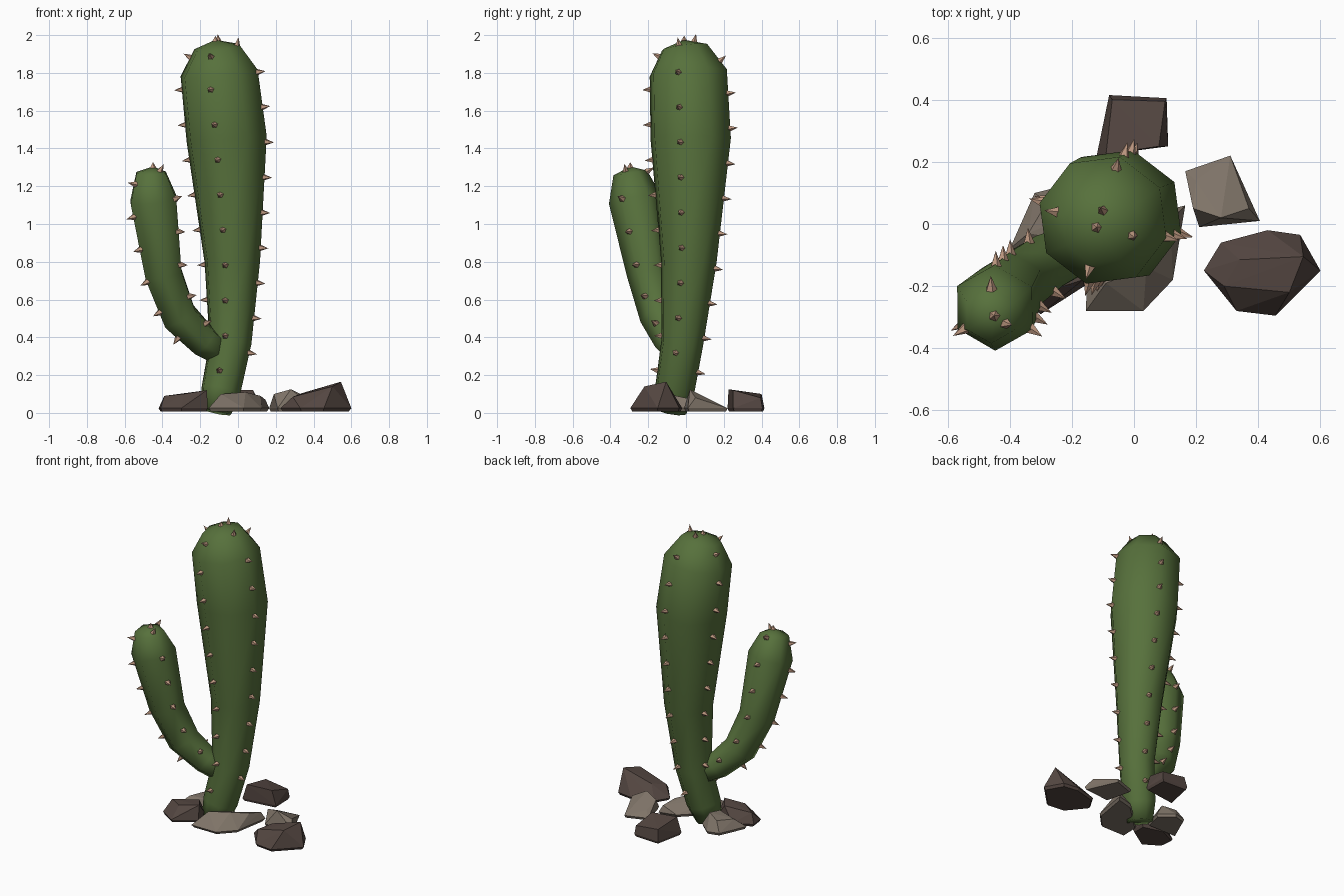
import bpy
import bmesh
from math import radians, cos, sin
from mathutils import Vector

old = bpy.data.objects.get("Cube")
if old:
    bpy.data.objects.remove(old, do_unlink=True)


def material(name, rgb):
    mat = bpy.data.materials.new(name)
    mat.use_nodes = True
    color = (*rgb, 1)
    mat.diffuse_color = color
    shader = mat.node_tree.nodes["Principled BSDF"]
    shader.inputs["Base Color"].default_value = color
    shader.inputs["Roughness"].default_value = 0.9
    return mat


green = material("cactus green", (0.095, 0.165, 0.045))
tan = material("thorn tan", (0.52, 0.32, 0.22))
dark_stone = material("dark stone", (0.088, 0.062, 0.053))
light_stone = material("light stone", (0.21, 0.172, 0.137))


def add_object(name, bm, mat, smooth=False):
    bmesh.ops.recalc_face_normals(bm, faces=bm.faces)
    for face in bm.faces:
        face.smooth = smooth
    mesh = bpy.data.meshes.new(name)
    bm.to_mesh(mesh)
    bm.free()
    mesh.materials.append(mat)
    obj = bpy.data.objects.new(name, mesh)
    bpy.context.collection.objects.link(obj)
    return obj


def make_rings(path, tip, sides):
    """Rings of points square to a path of (x, y, z, radius)."""
    centers = [Vector(p[:3]) for p in path] + [Vector(tip)]
    up = Vector((0, 0, 1))
    rings = []
    for i, p in enumerate(path):
        along = centers[i + 1] - centers[max(i - 1, 0)]
        turn = up.rotation_difference(along.normalized())
        ring = []
        for s in range(sides):
            a = radians(30 + 360 * s / sides)
            ring.append(centers[i] + turn @ Vector((cos(a), sin(a), 0)) * p[3])
        rings.append(ring)
    return rings, centers


def make_stem(name, rings, tip):
    """Skin the rings and close them with a pointed crown."""
    bm = bmesh.new()
    loops = [[bm.verts.new(co) for co in ring] for ring in rings]
    crown = bm.verts.new(tip)
    sides = len(loops[0])
    bm.faces.new(loops[0])
    for s in range(sides):
        n = (s + 1) % sides
        for low, high in zip(loops, loops[1:]):
            bm.faces.new((low[s], low[n], high[n], high[s]))
        bm.faces.new((loops[-1][s], loops[-1][n], crown))
    return add_object(name, bm, green, smooth=True)


def add_thorn(bm, point, out, length=0.042, radius=0.019):
    out = out.normalized()
    turn = Vector((0, 0, 1)).rotation_difference(out)
    base = []
    for s in range(5):
        a = radians(72 * s)
        base.append(bm.verts.new(point - out * 0.008 + turn @ Vector((cos(a), sin(a), 0)) * radius))
    peak = bm.verts.new(point + out * length)
    bm.faces.new(base)
    for s in range(5):
        bm.faces.new((base[s], base[(s + 1) % 5], peak))


def make_thorns(name, rings, centers, starts, step):
    """Rows of thorns walking up chosen ridges; starts maps ridge to first distance."""
    bm = bmesh.new()
    tip = centers[-1]
    for ridge, start in starts.items():
        line = [ring[ridge] for ring in rings] + [tip]
        target, walked = start, 0
        for i in range(len(line) - 1):
            seg = line[i + 1] - line[i]
            while target < walked + seg.length:
                f = (target - walked) / seg.length
                point = line[i].lerp(line[i + 1], f)
                out = point - centers[i].lerp(centers[i + 1], f)
                direction = seg.normalized()
                out -= direction * out.dot(direction)
                add_thorn(bm, point, out)
                target += step
            walked += seg.length
    add_thorn(bm, tip, Vector((0, 0, 1)), 0.022)
    return add_object(name, bm, tan)


# Main trunk: leaning, widening upward to a rounded crown
trunk_path = [
    (-0.115, -0.08, 0.01, 0.085),
    (-0.09, -0.06, 0.12, 0.108),
    (-0.04, -0.02, 0.37, 0.115),
    (-0.03, 0.015, 0.8, 0.152),
    (-0.06, 0.025, 1.45, 0.22),
    (-0.1, 0.012, 1.8, 0.212),
    (-0.11, -0.008, 1.935, 0.125),
]
trunk_tip = (-0.12, -0.01, 1.975)
rings, centers = make_rings(trunk_path, trunk_tip, 8)
make_stem("trunk", rings, trunk_tip)
make_thorns("trunk_thorns", rings, centers, {1: 0.24, 3: 0.4, 5: 0.2, 7: 0.34}, 0.187)

# Side arm: bends out of the trunk and turns upward
arm_path = [
    (-0.08, -0.04, 0.31, 0.07),
    (-0.18, -0.08, 0.38, 0.09),
    (-0.31, -0.14, 0.51, 0.105),
    (-0.395, -0.2, 0.735, 0.112),
    (-0.448, -0.27, 1.13, 0.14),
    (-0.46, -0.295, 1.27, 0.09),
]
arm_tip = (-0.45, -0.295, 1.305)
rings, centers = make_rings(arm_path, arm_tip, 6)
make_stem("side_arm", rings, arm_tip)
make_thorns("side_arm_thorns", rings, centers, {1: 0.2, 3: 0.27, 5: 0.2}, 0.18)


def make_rock(name, mat, outline, top):
    """Faceted rock: hull of a ground outline and a few raised corners."""
    bm = bmesh.new()
    middle = sum((Vector(p) for p in outline), Vector((0, 0))) / len(outline)
    for p in outline:
        foot = middle.lerp(Vector(p), 0.93)
        bm.verts.new((*foot, 0.008))
        bm.verts.new((*p, 0.025))
    for p in top:
        bm.verts.new(p)
    hull = bmesh.ops.convex_hull(bm, input=bm.verts)
    loose = [v for v in hull["geom_interior"] if isinstance(v, bmesh.types.BMVert)]
    bmesh.ops.delete(bm, geom=loose, context="VERTS")
    return add_object(name, bm, mat)


# Rocks around the foot
make_rock("back_rock", dark_stone,
          [(-0.08, 0.415), (0.105, 0.405), (0.11, 0.25), (-0.12, 0.22)],
          [(-0.07, 0.4, 0.1), (0.1, 0.395, 0.08), (0.08, 0.25, 0.12), (-0.09, 0.225, 0.125)])
make_rock("left_rock", light_stone,
          [(0.165, 0.17), (0.31, 0.22), (0.405, 0.01), (0.21, -0.01)],
          [(0.19, 0.05, 0.1), (0.28, 0.02, 0.125), (0.37, 0.05, 0.08), (0.2, 0.14, 0.06)])
make_rock("far_left_rock", dark_stone,
          [(0.225, -0.15), (0.28, -0.06), (0.43, -0.02), (0.535, -0.035),
           (0.6, -0.15), (0.455, -0.295), (0.33, -0.28)],
          [(0.34, -0.115, 0.105), (0.545, -0.105, 0.165), (0.5, -0.22, 0.14), (0.29, -0.2, 0.085)])
make_rock("front_rock", light_stone,
          [(-0.155, -0.28), (0.03, -0.28), (0.125, -0.18), (0.165, 0.06),
           (0.05, 0.03), (-0.15, -0.16)],
          [(-0.09, -0.19, 0.1), (0.04, -0.14, 0.11), (0.12, -0.05, 0.09), (0.145, 0.04, 0.07)])
make_rock("right_rock", dark_stone,
          [(-0.42, -0.13), (-0.41, -0.22), (-0.3, -0.29), (-0.16, -0.2),
           (-0.16, -0.11), (-0.3, -0.07)],
          [(-0.39, -0.15, 0.09), (-0.29, -0.22, 0.1), (-0.165, -0.18, 0.12), (-0.22, -0.1, 0.11)])
make_rock("right_back_rock", light_stone,
          [(-0.4, -0.08), (-0.32, 0.1), (-0.24, 0.12), (-0.15, 0.04), (-0.18, -0.08)],
          [(-0.34, -0.03, 0.08), (-0.28, 0.07, 0.09), (-0.2, 0.03, 0.11), (-0.22, -0.05, 0.1)])
